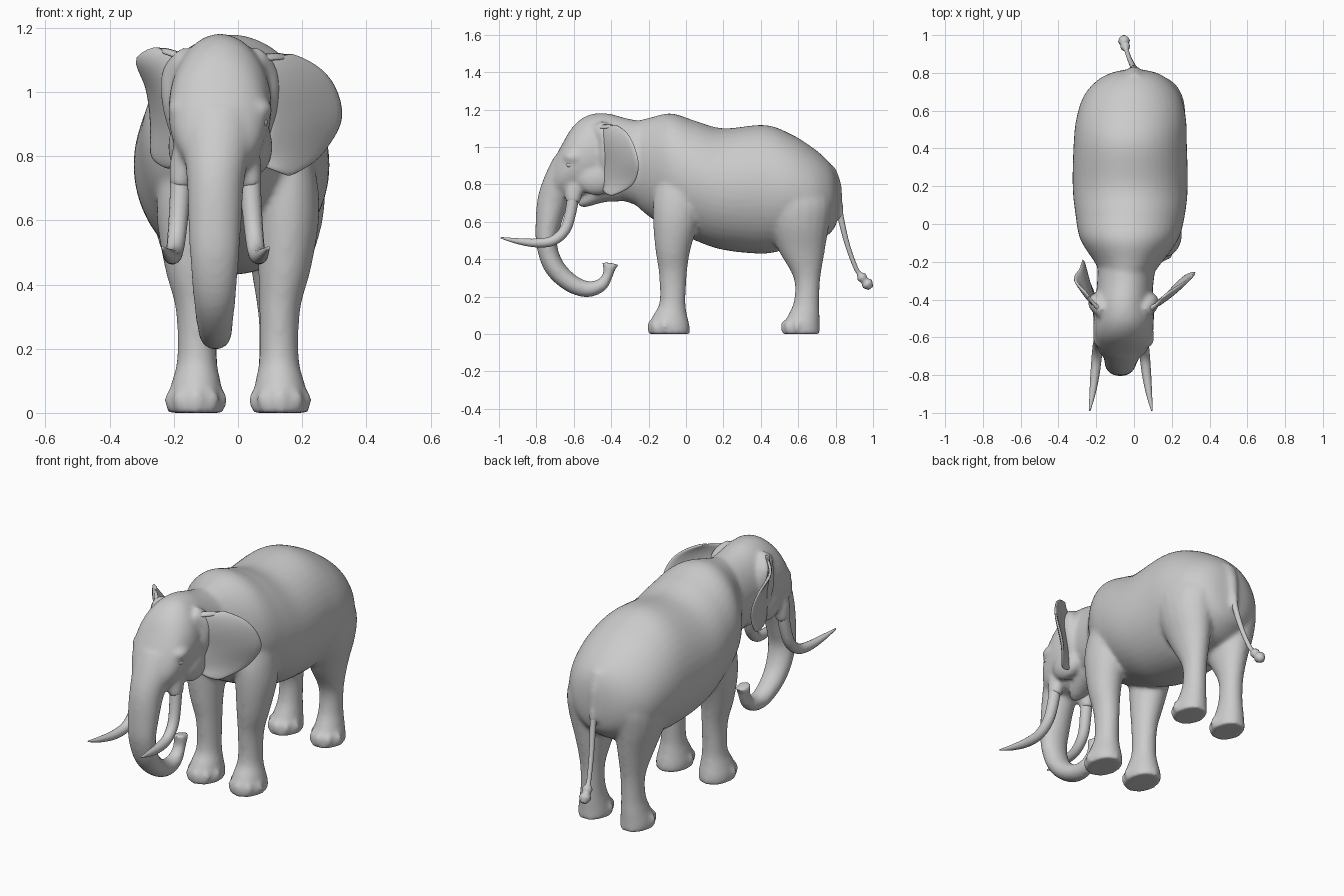
import bpy, bmesh, math
from mathutils import Vector


def spline(pts, steps):
    # Catmull-Rom through tuples of any length
    out = []
    for i in range(len(pts) - 1):
        a, b, c, d = (pts[max(0, min(len(pts) - 1, i + k))] for k in (-1, 0, 1, 2))
        for s in range(steps):
            t = s / steps
            out.append(tuple(0.5 * (2 * q + (r - p) * t + (2 * p - 5 * q + 4 * r - u) * t * t
                                    + (3 * q - p - 3 * r + u) * t ** 3)
                             for p, q, r, u in zip(a, b, c, d)))
    return out + [tuple(pts[-1])]


def sweep(bm, pts, sides=20, steps=4, axis=None):
    # tube through (x, y, z, side radius, other radius)
    path = spline(pts, steps)
    rings = []
    for i, p in enumerate(path):
        lo, hi = path[max(0, i - 1)], path[min(len(path) - 1, i + 1)]
        t = Vector(axis) if axis else (Vector(hi[:3]) - Vector(lo[:3])).normalized()
        u = (Vector((1, 0, 0)) - t * t.x).normalized()
        v = t.cross(u)
        rings.append([bm.verts.new(Vector(p[:3])
                      + u * p[3] * math.cos(2 * math.pi * k / sides)
                      + v * p[4] * math.sin(2 * math.pi * k / sides)) for k in range(sides)])
    for a, b in zip(rings, rings[1:]):
        for k in range(sides):
            j = (k + 1) % sides
            bm.faces.new((a[k], a[j], b[j], b[k]))
    bm.faces.new(rings[0])
    bm.faces.new(rings[-1])


def rings_y(rows):
    # (y, top, bottom, half width, centre x) -> sweep points
    return [(cx, y, (t + b) / 2, w, (t - b) / 2) for y, t, b, w, cx in rows]


def ball(bm, loc, r, scale=(1, 1, 1)):
    vs = bmesh.ops.create_uvsphere(bm, u_segments=14, v_segments=8, radius=r)["verts"]
    bmesh.ops.scale(bm, vec=scale, verts=vs)
    bmesh.ops.translate(bm, vec=loc, verts=vs)


def make(name, bm):
    bmesh.ops.recalc_face_normals(bm, faces=bm.faces[:])
    me = bpy.data.meshes.new(name)
    bm.to_mesh(me)
    bm.free()
    for f in me.polygons:
        f.use_smooth = True
    ob = bpy.data.objects.new(name, me)
    bpy.context.collection.objects.link(ob)
    return ob


HX = -0.055  # head centre line
Y = (0, 1, 0)

# torso
bm = bmesh.new()
sweep(bm, rings_y([
    (-0.30, 1.13, 0.72, 0.11, -0.04), (-0.20, 1.155, 0.63, 0.18, -0.03),
    (-0.08, 1.18, 0.56, 0.26, -0.025), (0.05, 1.14, 0.50, 0.29, -0.02),
    (0.20, 1.10, 0.45, 0.305, -0.02), (0.42, 1.118, 0.43, 0.30, -0.02),
    (0.56, 1.07, 0.46, 0.29, -0.015), (0.68, 0.995, 0.48, 0.255, -0.01),
    (0.76, 0.925, 0.53, 0.19, -0.005), (0.80, 0.86, 0.58, 0.12, 0),
    (0.818, 0.78, 0.66, 0.04, 0)]), 44, 6, Y)

# neck and skull
sweep(bm, rings_y([
    (-0.12, 1.12, 0.64, 0.16, -0.03), (-0.30, 1.15, 0.70, 0.15, -0.045),
    (-0.42, 1.18, 0.74, 0.15, HX), (-0.52, 1.172, 0.74, 0.16, HX),
    (-0.60, 1.115, 0.73, 0.155, -0.06), (-0.66, 1.02, 0.73, 0.135, -0.06),
    (-0.705, 0.93, 0.73, 0.10, -0.065), (-0.73, 0.86, 0.74, 0.06, -0.065)]), 32, 5, Y)

# lower jaw and throat
sweep(bm, [(HX, -0.30, 0.80, 0.09, 0.09), (HX, -0.42, 0.78, 0.085, 0.075), (HX, -0.49, 0.745, 0.07, 0.055),
           (HX, -0.54, 0.71, 0.045, 0.035), (HX, -0.575, 0.69, 0.015, 0.012)])

# trunk, curling back to a flared tip
sweep(bm, [(-0.06, -0.63, 0.92, 0.11, 0.08), (-0.065, -0.67, 0.83, 0.105, 0.085),
           (-0.07, -0.71, 0.72, 0.09, 0.084), (-0.072, -0.735, 0.60, 0.084, 0.070),
           (-0.073, -0.745, 0.48, 0.077, 0.056), (-0.073, -0.705, 0.36, 0.067, 0.055),
           (-0.072, -0.62, 0.275, 0.057, 0.050), (-0.07, -0.53, 0.24, 0.049, 0.044),
           (-0.07, -0.455, 0.26, 0.041, 0.036), (-0.07, -0.42, 0.31, 0.035, 0.028),
           (-0.07, -0.41, 0.35, 0.037, 0.034), (-0.07, -0.405, 0.38, 0.037, 0.050)])

# tail root
sweep(bm, [(0, 0.76, 0.88, 0.05, 0.04), (0, 0.795, 0.80, 0.04, 0.035),
           (0, 0.815, 0.71, 0.026, 0.024), (-0.003, 0.83, 0.62, 0.018, 0.017)])

for s in (-1, 1):
    # tusk sockets, brows, cheeks, ear muscles
    sweep(bm, [(-0.07 + s * 0.08, -0.60, 0.88, 0.04, 0.05), (-0.07 + s * 0.10, -0.60, 0.78, 0.042, 0.050),
               (-0.07 + s * 0.11, -0.605, 0.70, 0.035, 0.040)])
    ball(bm, (HX + s * 0.12, -0.60, 0.945), 0.06, (0.75, 1.0, 0.6))
    ball(bm, (HX + s * 0.11, -0.48, 0.83), 0.09, (0.6, 1.2, 1.0))
    sweep(bm, [(HX + s * 0.10, -0.47, 1.10, 0.04, 0.05), (HX + s * 0.145, -0.42, 1.05, 0.04, 0.05),
               (HX + s * 0.145, -0.42, 0.95, 0.035, 0.05), (HX + s * 0.12, -0.42, 0.85, 0.03, 0.04)])
    # front legs with shoulders fading into the torso
    sweep(bm, [(s * x, y, z, rx, ry) for z, x, y, rx, ry in (
        (0.0, 0.132, -0.09, 0.088, 0.112), (0.045, 0.132, -0.09, 0.088, 0.11),
        (0.10, 0.13, -0.085, 0.076, 0.092), (0.17, 0.128, -0.072, 0.062, 0.07),
        (0.32, 0.13, -0.07, 0.064, 0.075), (0.45, 0.145, -0.07, 0.083, 0.094),
        (0.60, 0.153, -0.055, 0.10, 0.122), (0.72, 0.15, -0.045, 0.098, 0.13),
        (0.84, 0.13, -0.03, 0.09, 0.12), (0.95, 0.10, -0.02, 0.07, 0.09))], axis=(0, 0, 1))
    # hind legs with thighs fading into the rump
    sweep(bm, [(s * x, y, z, rx, ry) for z, x, y, rx, ry in (
        (0.0, 0.13, 0.615, 0.083, 0.103), (0.045, 0.13, 0.615, 0.081, 0.10),
        (0.10, 0.128, 0.63, 0.07, 0.085), (0.18, 0.125, 0.645, 0.06, 0.068),
        (0.30, 0.125, 0.647, 0.062, 0.072), (0.44, 0.13, 0.62, 0.088, 0.122),
        (0.58, 0.14, 0.60, 0.12, 0.165), (0.70, 0.135, 0.59, 0.135, 0.19),
        (0.82, 0.11, 0.57, 0.125, 0.18))], axis=(0, 0, 1))
    # toes
    for cy, rx, ry in ((-0.09, 0.078, 0.10), (0.615, 0.072, 0.09)):
        for k in range(-2, 3):
            a = math.radians(38 * k)
            ball(bm, (s * 0.131 + rx * math.sin(a), cy - ry * math.cos(a), 0.04), 0.025, (1, 0.8, 1.4))

body = make("body", bm)
re = body.modifiers.new("fuse", "REMESH")
re.mode = "VOXEL"
re.voxel_size = 0.01
re.use_smooth_shade = True
sm = body.modifiers.new("soften", "SMOOTH")
sm.factor = 0.5
sm.iterations = 16

# tusks and eyes
for s, side in ((-1, "right"), (1, "left")):
    bm = bmesh.new()
    sweep(bm, [(-0.07 + s * dx, y, z, r, r) for dx, y, z, r in (
        (0.108, -0.60, 0.76, 0.032), (0.112, -0.615, 0.66, 0.031), (0.12, -0.645, 0.56, 0.029),
        (0.128, -0.71, 0.50, 0.027), (0.137, -0.80, 0.487, 0.024),
        (0.15, -0.90, 0.497, 0.016), (0.165, -0.99, 0.515, 0.004))], 14)
    make(side + "_tusk", bm)
    bm = bmesh.new()
    ball(bm, (HX + s * 0.132, -0.622, 0.905), 0.02, (0.8, 1, 0.8))
    make(side + "_eye", bm)

# ears: surface between root line and rim, cupped, top edge rolled forward
roots = [(0.05, -0.45, 1.12), (0.07, -0.46, 1.07), (0.09, -0.45, 1.0), (0.09, -0.44, 0.93),
         (0.085, -0.44, 0.87), (0.08, -0.44, 0.82), (0.07, -0.44, 0.77)]
rims = {
    "left_ear": [(0.15, -0.38, 1.125), (0.245, -0.32, 1.085), (0.305, -0.28, 1.02), (0.33, -0.25, 0.92),
                 (0.29, -0.26, 0.84), (0.24, -0.30, 0.78), (0.16, -0.40, 0.735)],
    "right_ear": [(-0.24, -0.37, 1.145), (-0.325, -0.29, 1.11), (-0.29, -0.24, 1.03), (-0.275, -0.19, 0.95),
                  (-0.27, -0.19, 0.87), (-0.27, -0.23, 0.79), (-0.21, -0.37, 0.76)]}
for name, rim in rims.items():
    base = roots if name == "left_ear" else [(2 * HX - x, y, z) for x, y, z in roots]
    bm = bmesh.new()
    grid = []
    for p, q in zip(spline(base, 2), spline(rim, 2)):
        row = []
        for k in range(6):
            t = k / 5
            v = Vector(p).lerp(Vector(q), t)
            v.y -= 0.015 * math.sin(math.pi * t)
            row.append(bm.verts.new(v))
        grid.append(row)
    # rolled top edge
    lip = [bm.verts.new(v.co + Vector((0, -0.03, -0.025))) for v in grid[0]]
    for a, b in zip([lip] + grid, grid):
        for k in range(5):
            bm.faces.new((a[k], a[k + 1], b[k + 1], b[k]))
    ear = make(name, bm)
    so = ear.modifiers.new("thickness", "SOLIDIFY")
    so.thickness = 0.016
    so.offset = 0
    ear.modifiers.new("round", "SUBSURF").levels = 1

# tail with tuft
bm = bmesh.new()
sweep(bm, [(x, y, z, r, r) for x, y, z, r in (
    (0, 0.81, 0.72, 0.018), (-0.005, 0.832, 0.60, 0.016),
    (-0.02, 0.865, 0.47, 0.013), (-0.035, 0.905, 0.36, 0.012), (-0.042, 0.925, 0.325, 0.013),
    (-0.046, 0.938, 0.307, 0.026), (-0.05, 0.955, 0.285, 0.022), (-0.053, 0.97, 0.268, 0.031),
    (-0.055, 0.988, 0.245, 0.015))], 12, 3)
make("tail", bm)
